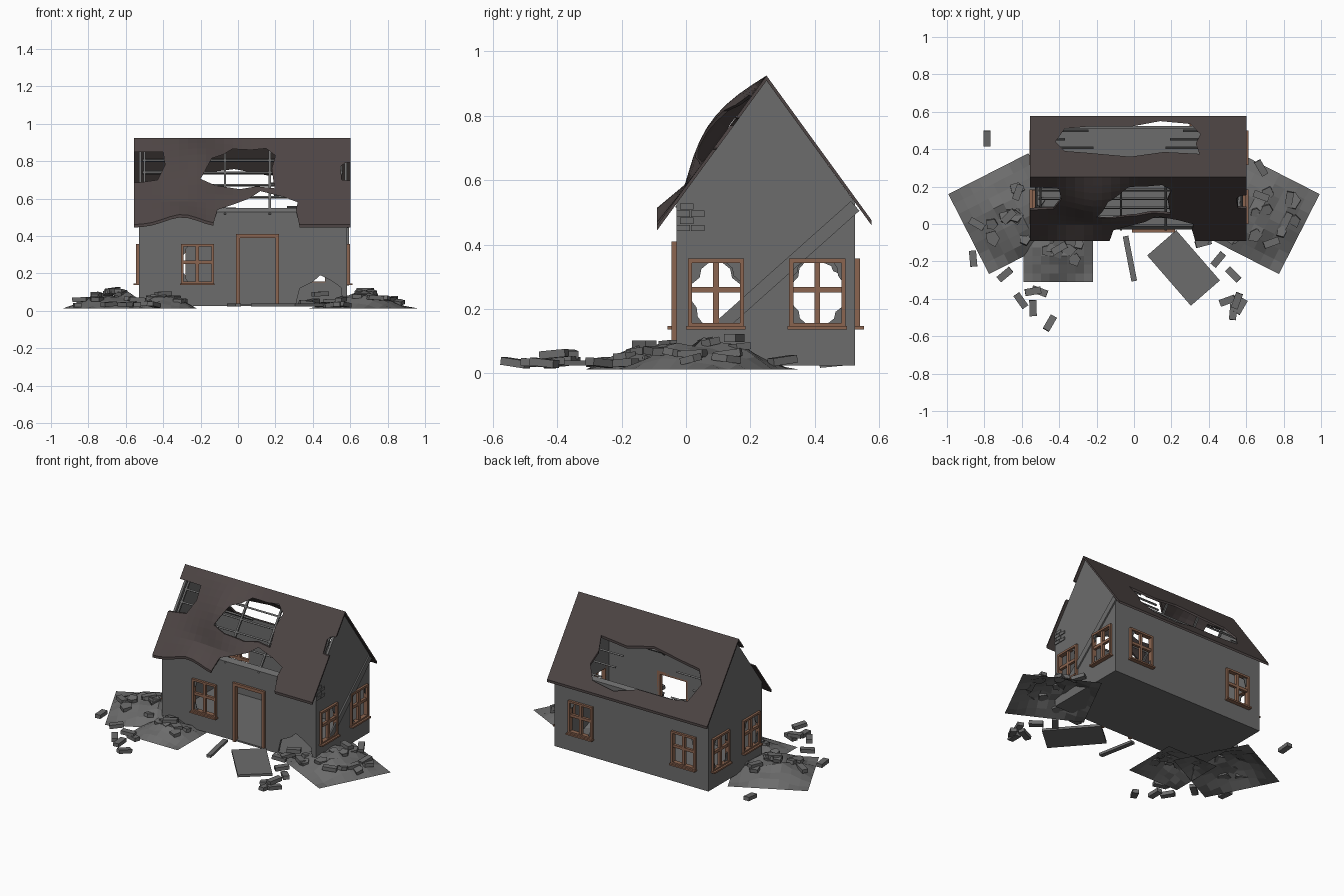
import bpy, bmesh, math, random
from mathutils import Matrix, Vector

if "Cube" in bpy.data.objects:
    bpy.data.objects.remove(bpy.data.objects["Cube"])

random.seed(4)


def material(name, col):
    m = bpy.data.materials.new(name)
    m.diffuse_color = (*col, 1)
    m.use_nodes = True
    m.node_tree.nodes["Principled BSDF"].inputs["Base Color"].default_value = m.diffuse_color
    return m


STONE = material("stone grey", (0.15, 0.15, 0.15))
ROOF = material("dark roof", (0.075, 0.059, 0.058))
WOOD = material("brown wood", (0.26, 0.13, 0.08))


def make(name, bm, mat):
    bmesh.ops.recalc_face_normals(bm, faces=bm.faces)
    me = bpy.data.meshes.new(name)
    bm.to_mesh(me)
    bm.free()
    me.materials.append(mat)
    ob = bpy.data.objects.new(name, me)
    bpy.context.collection.objects.link(ob)
    return ob


def box(bm, c, size, rot=Matrix(), base=Matrix()):
    m = base @ Matrix.Translation(c) @ rot @ Matrix.Diagonal((*size, 1))
    bmesh.ops.create_cube(bm, size=1, matrix=m)


def prism(bm, pts, axis, lo, hi, base=Matrix()):
    """Extrude a 2D outline along the given axis."""
    def p(a, b, d):
        return base @ Vector({'x': (d, a, b), 'y': (a, d, b), 'z': (a, b, d)}[axis])
    A = [bm.verts.new(p(a, b, lo)) for a, b in pts]
    B = [bm.verts.new(p(a, b, hi)) for a, b in pts]
    bm.faces.new(A)
    bm.faces.new(B[::-1])
    for i in range(len(pts)):
        j = (i + 1) % len(pts)
        bm.faces.new((A[i], B[i], B[j], A[j]))


def cut(ob, bm):
    c = make("cutter", bm, STONE)
    c.hide_render = True
    mod = ob.modifiers.new("cut", 'BOOLEAN')
    mod.operation = 'DIFFERENCE'
    mod.object = c
    bpy.context.view_layer.objects.active = ob
    bpy.ops.object.modifier_apply(modifier=mod.name)
    bpy.data.objects.remove(c)


def rz(deg):
    return Matrix.Rotation(math.radians(deg), 4, 'Z')


# Walls: gabled block hollowed out
bm = bmesh.new()
prism(bm, [(-.03, .025), (.525, .025), (.525, .53), (.25, .91), (-.03, .527)], 'x', -.53, .584)
walls = make("walls", bm, STONE)
bm = bmesh.new()
box(bm, (.027, .2475, 1.035), (1.084, .525, 2.0))
cut(walls, bm)

# Windows: (position on wall, facing angle)
places = [((-.217, -.03), 0), ((.39, .525), 180), ((-.355, .525), 180)]
for y in (.093, .408):
    places += [((.584, y), 90), ((-.53, y), -90)]
mats = [Matrix.Translation((p[0], p[1], .25)) @ rz(a) for p, a in places]

# Openings: windows, doorway and ragged front breach
bm = bmesh.new()
for m in mats:
    box(bm, (0, 0, 0), (.155, .1, .195), base=m)
box(bm, (.105, -.03, .2175), (.21, .1, .365))
prism(bm, [(.31, .036), (.33, .12), (.40, .155), (.44, .19), (.5, .16), (.55, .125), (.56, .036)], 'y', -.1, 0)
cut(walls, bm)

frames, shards = bmesh.new(), bmesh.new()
for m in mats:
    for s in (-1, 1):
        box(frames, (s * .081, 0, 0), (.013, .03, .21), base=m)
        box(frames, (0, 0, s * .1), (.175, .03, .013), base=m)
    box(frames, (0, 0, 0), (.018, .018, .2), base=m)
    box(frames, (0, 0, .01), (.16, .018, .018), base=m)
    box(frames, (0, -.008, -.108), (.185, .04, .01), base=m)
    # broken panes left in the corners
    for sx in (-1, 1):
        for sz in (-1, 1):
            if random.random() < .7:
                a, b = random.uniform(.025, .06), random.uniform(.03, .075)
                x, z = sx * .076, sz * .095
                prism(shards, [(x, z), (x - sx * a, z), (x - sx * a * .55, z - sz * b * .3),
                               (x - sx * a * .45, z - sz * b * .7), (x, z - sz * b)], 'y', -.002, .002, m)
make("window_frames", frames, WOOD)
make("broken_panes", shards, STONE)

# Door frame
bm = bmesh.new()
for x in (0, .21):
    box(bm, (x, -.03, .215), (.02, .03, .38))
box(bm, (.105, -.03, .4), (.23, .03, .02))
make("door_frame", bm, WOOD)


# Roof slabs; the front one is warped near its hole and curled at the eave
def roof_slab(name, run, drop, warped):
    bm = bmesh.new()
    bmesh.ops.create_grid(bm, x_segments=24, y_segments=12, size=.5)
    for v in bm.verts:
        x, t = .022 + v.co.x * 1.158, v.co.y + .5
        y, z = .25 + run * t, .925 - drop * t
        if warped:
            lift = math.exp(-((x + .2) / .15) ** 2) * max(0, math.sin(math.pi * min(1, t / .75)))
            y -= .045 * lift
            z += .033 * lift
            z += .055 * math.exp(-((x + .3) / .13) ** 2) * max(0, (t - .7) / .3)
        v.co = (x, y, z)
    new = bmesh.ops.extrude_face_region(bm, geom=bm.faces[:])["geom"]
    bmesh.ops.translate(bm, vec=(0, 0, -.016), verts=[g for g in new if isinstance(g, bmesh.types.BMVert)])
    return make(name, bm, ROOF)


front = roof_slab("front_roof", -.34, .465, True)
back = roof_slab("back_roof", .327, .45, False)
bm = bmesh.new()
for outline in (
    [(-.2, .705), (-.14, .815), (-.08, .835), (-.03, .865), (.07, .86), (.15, .868), (.2, .83),
     (.18, .76), (.195, .655), (.1, .665), (.01, .65), (-.12, .67)],
    [(-.14, .40), (-.13, .47), (-.11, .54), (-.02, .57), (.06, .60), (.12, .64), (.24, .61),
     (.32, .58), (.31, .54), (.34, .40)],
    [(-.6, .85), (-.4, .85), (-.39, .78), (-.43, .70), (-.5, .69), (-.6, .68)],
    [(.65, .80), (.57, .79), (.548, .77), (.555, .70), (.65, .69)],
):
    prism(bm, outline, 'y', -.4, .24)
cut(front, bm)
bm = bmesh.new()
prism(bm, [(-.42, .44), (-.37, .51), (-.26, .52), (-.02, .52), (.14, .55), (.30, .535), (.355, .48),
           (.33, .43), (.35, .375), (.16, .385), (-.02, .36), (-.24, .38), (-.37, .39)], 'z', 0, 2)
cut(back, bm)

# Roof timbers under each slope
bm = bmesh.new()
for run, drop in ((-.34, .465), (.327, .45)):
    ang = math.atan2(drop, -run) if run < 0 else -math.atan2(drop, run)
    rot = Matrix.Rotation(ang, 4, 'X')
    for x in (-.5, -.31, -.07, .17, .4, .55):
        if run < 0 or not -.4 < x < .3:
            box(bm, (x, .25 + run * .42, .895 - drop * .42), (.012, math.hypot(run, drop) * .8, .012), rot)
    for t in (.2, .34, .48, .62, .76):
        spans = [(-.51, .56)]
        if run > 0 and t > .3:
            spans = [(-.51, random.uniform(-.38, -.2)), (random.uniform(.15, .33), .56)]
        for a, b in spans:
            box(bm, ((a + b) / 2, .25 + run * t, .895 - drop * t), (b - a, .01, .01), rot)
make("roof_timbers", bm, STONE)

# Exposed bricks at the broken corner, and plank leaning on the right wall
bm = bmesh.new()
for i in range(4):
    for j in range(2 - i % 2):
        box(bm, (.586, -.008 + .045 * j + .01 * (i % 2), .452 + .022 * i), (.006, .042, .019))
make("corner_bricks", bm, STONE)
bm = bmesh.new()
box(bm, (.588, .318, .335), (.009, .556, .04), Matrix.Rotation(math.atan2(.37, .415), 4, 'X'))
make("leaning_plank", bm, STONE)

# Fallen door and loose plank
bm = bmesh.new()
box(bm, (.265, -.235, .032), (.356, .206, .016), rz(-49))
make("fallen_door", bm, STONE)
bm = bmesh.new()
box(bm, (-.022, -.185, .03), (.03, .245, .016), rz(11))
make("loose_plank", bm, STONE)

# Rubble mounds with chunks on top
MOUNDS = [(-.67, .055, .48, 27, .1), (.67, .055, .48, -27, .1), (-.405, -.125, .37, 0, .07)]
for k, (mx, my, size, deg, high) in enumerate(MOUNDS):
    bm = bmesh.new()
    bmesh.ops.create_grid(bm, x_segments=8, y_segments=8, size=size / 2)
    for v in bm.verts:
        d = v.co.length / (size * .5)
        v.co.z = .012 + high * max(0, 1 - d * d) * random.uniform(.6, 1.05)
    bmesh.ops.transform(bm, matrix=Matrix.Translation((mx, my, 0)) @ rz(deg), verts=bm.verts)
    make("rubble_mound_%d" % (k + 1), bm, STONE)
    bm = bmesh.new()
    for i in range(9):
        a, r = random.uniform(0, 6.28), random.uniform(.04, .4) * size
        z = .014 + high * max(0, 1 - (2 * r / size) ** 2) * .85
        tilt = Matrix.Rotation(random.uniform(-.3, .3), 4, 'X')
        w = random.uniform(.03, .05)
        outline = [(w * f * math.cos(q), w * f * math.sin(q)) for q, f in
                   ((n * 1.257, random.uniform(.6, 1.1)) for n in range(5))]
        pos = Matrix.Translation((mx + r * math.cos(a), my + r * math.sin(a), z))
        prism(bm, outline, 'z', -.01, .012, pos @ tilt)
    make("rubble_chunks_%d" % (k + 1), bm, STONE)

# Scattered bricks: x, y, height, turn
bm = bmesh.new()
for x, y, z, a in (
    (-.86, -.185, .03, 95), (-.69, -.27, .035, 40), (-.605, -.41, .033, -55), (-.54, -.45, .033, 92),
    (-.505, -.36, .04, -20), (-.54, -.36, .06, 10), (-.45, -.53, .033, 60), (-.785, .457, .033, 90),
    (.45, -.19, .033, 50), (.37, -.1, .04, 15), (.53, -.27, .033, -45), (.5, -.41, .033, 20),
    (.55, -.41, .06, 70), (.57, -.44, .033, 60), (.53, -.47, .033, 85), (.68, .3, .04, -60),
    (.68, .15, .11, -20), (.83, .13, .06, 80), (.815, .02, .06, 65), (.735, -.1, .07, 20),
    (-.62, .17, .09, 70), (-.67, .04, .11, 45), (-.84, 0, .06, -30), (-.4, -.13, .09, 30),
    (.44, -.05, .09, 25), (.5, -.07, .05, -35), (.4, -.06, .05, 60),
):
    tilt = Matrix.Rotation(random.uniform(-.15, .15), 4, 'Y')
    box(bm, (x, y, z), (.085, .038, .024), rz(a) @ tilt)
make("scattered_bricks", bm, STONE)
